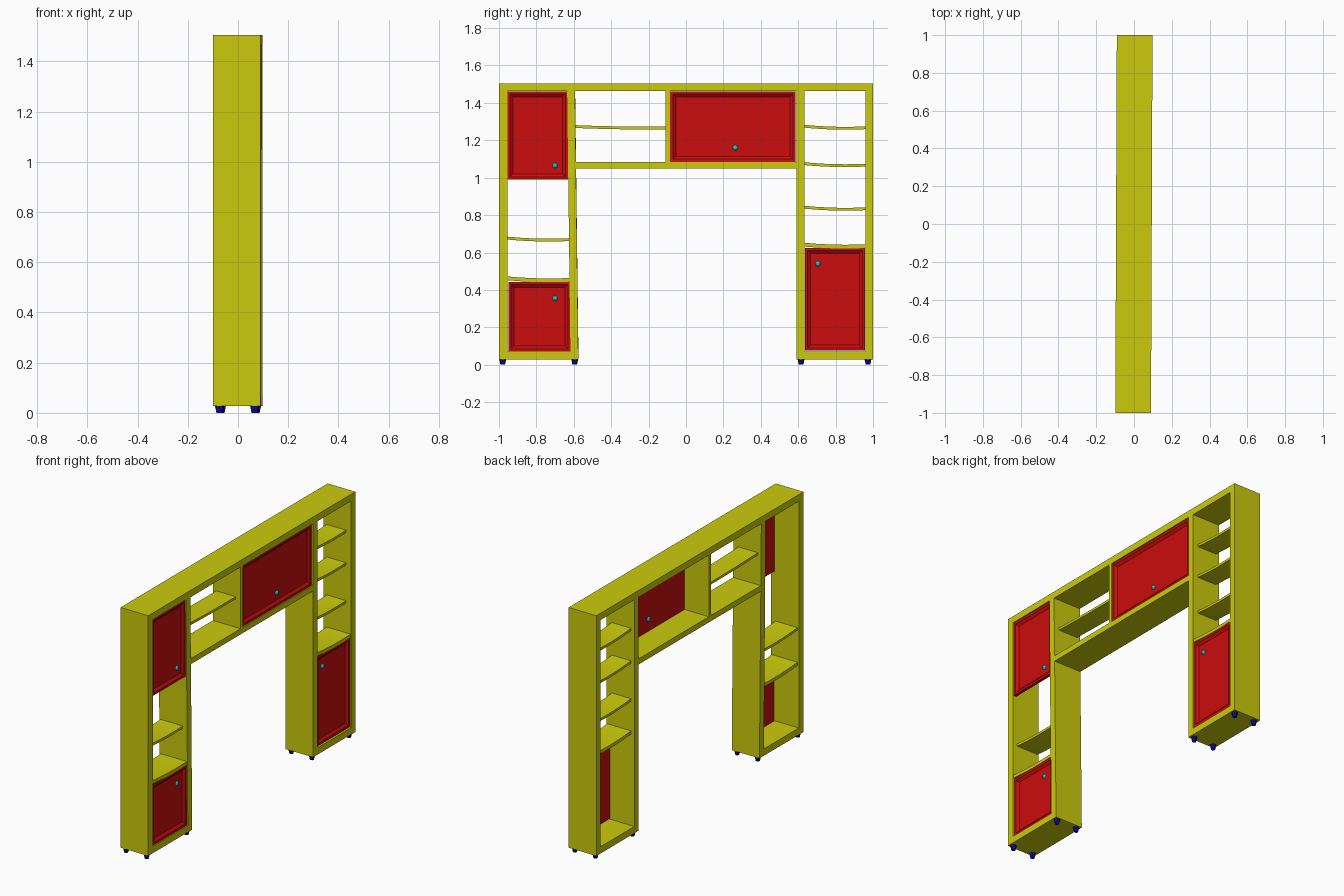
import bpy
import bmesh
from mathutils import Matrix, Vector

cube = bpy.data.objects.get("Cube")
if cube:
    bpy.data.objects.remove(cube, do_unlink=True)

# The whole unit is turned very slightly about z
TURN = Matrix.Rotation(-0.004, 4, 'Z')
BACK, FRONT = -0.095, 0.094


def material(name, r, g, b):
    mat = bpy.data.materials.new(name)
    mat.use_nodes = True
    mat.diffuse_color = (r, g, b, 1)
    mat.node_tree.nodes["Principled BSDF"].inputs["Base Color"].default_value = (r, g, b, 1)
    return mat


YELLOW = material("yellow", 0.6, 0.6, 0.004)
RED = material("red", 0.6, 0.004, 0.004)
TEAL = material("teal", 0.004, 0.6, 0.6)
BLUE = material("dark blue", 0.004, 0.004, 0.45)


def finish(name, bm, mat):
    bm.transform(TURN)
    bmesh.ops.recalc_face_normals(bm, faces=bm.faces)
    mesh = bpy.data.meshes.new(name)
    bm.to_mesh(mesh)
    bm.free()
    mesh.materials.append(mat)
    obj = bpy.data.objects.new(name, mesh)
    bpy.context.collection.objects.link(obj)
    return obj


def box_mesh(x, y, z):
    bm = bmesh.new()
    bmesh.ops.create_cube(bm, size=1)
    for v in bm.verts:
        v.co = [lo + (c + 0.5) * (hi - lo) for c, (lo, hi) in zip(v.co, (x, y, z))]
    return bm


# Board with optional sideways lean from bottom to top
def board(name, y, z, x=(BACK, FRONT), lean=0):
    bm = box_mesh(x, y, z)
    for v in bm.verts:
        if v.co.z > sum(z) / 2:
            v.co.y += lean
    finish(name, bm, YELLOW)


# Shelf with a small sag and tilt along its length
def shelf(name, y, height, x, thick=0.015, sag=0.006, tilt=-0.008):
    bm = box_mesh(x, y, (height - thick / 2, height + thick / 2))
    steps, length = 6, y[1] - y[0]
    for i in range(1, steps):
        cut = Vector((0, y[0] + length * i / steps, 0))
        bmesh.ops.bisect_plane(bm, geom=bm.verts[:] + bm.edges[:] + bm.faces[:],
                               plane_co=cut, plane_no=(0, 1, 0))
    for v in bm.verts:
        t = (v.co.y - y[0]) / length
        v.co.z += tilt * (t - 0.5) - sag * (4 * t * (1 - t) - 0.5)
    finish(name, bm, YELLOW)


# Door with a sunken panel and a knob set through it
def door(name, y, z, knob):
    bm = box_mesh((0.07, 0.088), y, z)
    bm.normal_update()
    face = max(bm.faces, key=lambda f: f.normal.x)
    bmesh.ops.inset_region(bm, faces=[face], thickness=0.02)
    bmesh.ops.inset_region(bm, faces=[face], thickness=0.022, depth=-0.012)
    finish(name, bm, RED)
    bm = bmesh.new()
    bmesh.ops.create_uvsphere(bm, u_segments=10, v_segments=6, radius=0.015,
                              matrix=Matrix.Translation((0.073, *knob)))
    finish(name + "_knob", bm, TEAL)


# Outer frame and uprights
BASE, TOP = 0.028, 1.505
UNDER = TOP - 0.042
board("top_board", (-1, 1), (UNDER, TOP))
board("right_end_panel", (-1, -0.955), (BASE, UNDER))
board("left_end_panel", (0.96, 1), (BASE, UNDER))
board("right_inner_panel", (-0.617, -0.575), (BASE, UNDER), lean=-0.018)
board("left_inner_panel", (0.592, 0.634), (BASE, UNDER))
board("right_base", (-0.955, -0.615), (BASE, 0.07))
board("left_base", (0.634, 0.96), (BASE, 0.07))
board("bridge_base", (-0.592, 0.592), (1.05, 1.085))
board("bridge_divider", (-0.108, -0.086), (1.085, UNDER))

# Shelves
for i, height in enumerate((0.835, 1.068, 1.268)):
    shelf(f"left_shelf_{i}", (0.634, 0.96), height, (-0.073, 0.058))
shelf("left_cabinet_top", (0.634, 0.96), 0.635, (-0.073, 0.09), thick=0.02)
shelf("right_shelf", (-0.955, -0.622), 0.67, (-0.086, 0.064))
shelf("right_cabinet_top", (-0.955, -0.618), 0.455, (-0.086, 0.09), thick=0.02)
shelf("bridge_shelf", (-0.595, -0.108), 1.268, (-0.073, 0.06), sag=0.003)

# Doors
door("right_upper_door", (-0.955, -0.63), (0.99, 1.462), (-0.70, 1.065))
door("right_lower_door", (-0.95, -0.617), (0.07, 0.443), (-0.70, 0.355))
door("bridge_door", (-0.084, 0.587), (1.085, 1.462), (0.264, 1.16))
door("left_lower_door", (0.637, 0.957), (0.075, 0.625), (0.705, 0.54))

# Feet
for i, y in enumerate((-0.98, -0.595, 0.615, 0.973)):
    for side, x in (("back", -0.07), ("front", 0.07)):
        bm = bmesh.new()
        bmesh.ops.create_cone(bm, cap_ends=True, segments=8, radius1=0.012,
                              radius2=0.018, depth=BASE,
                              matrix=Matrix.Translation((x, y, BASE / 2)))
        finish(f"{side}_foot_{i}", bm, BLUE)
